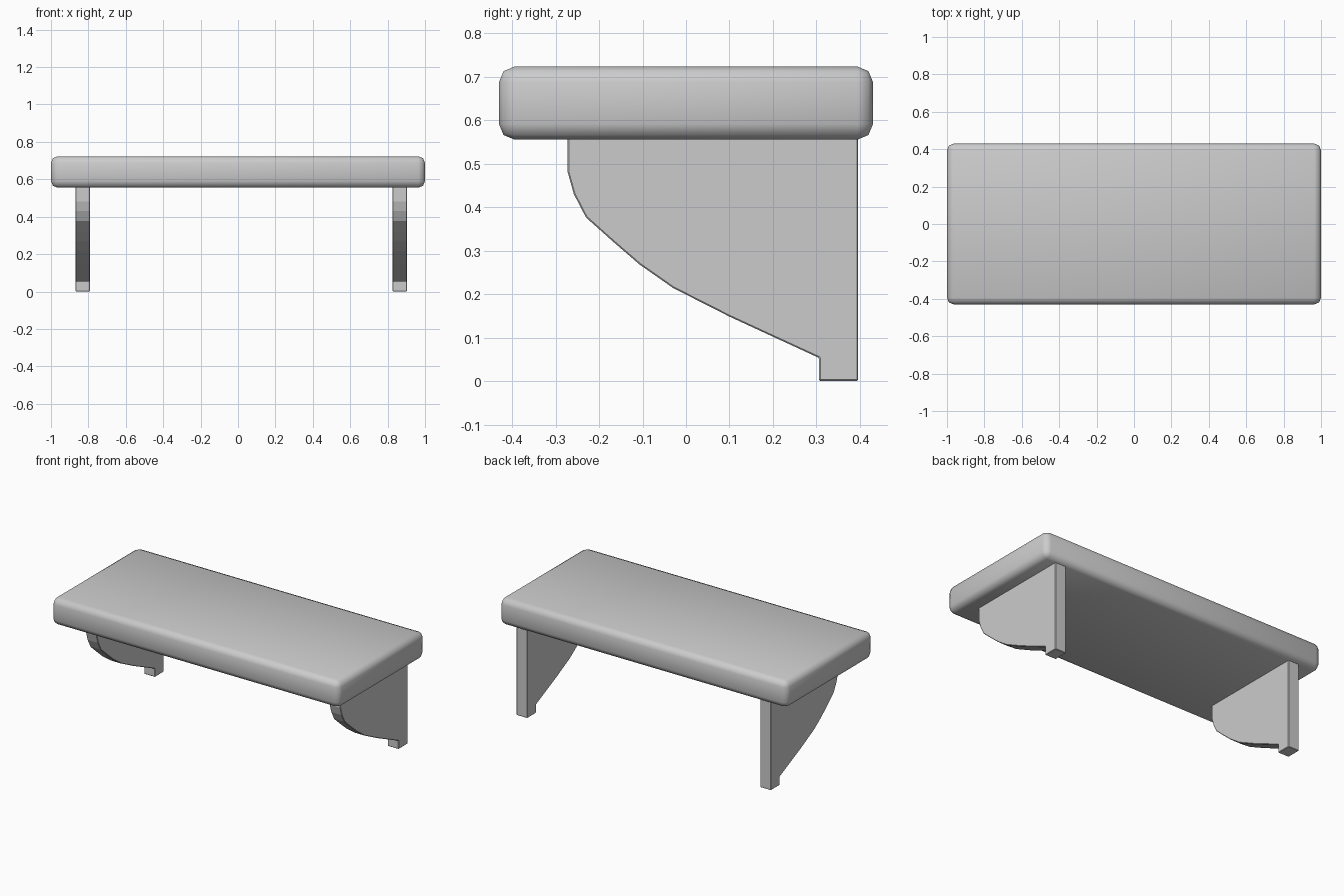
import bpy, bmesh

if "Cube" in bpy.data.objects:
    bpy.data.objects.remove(bpy.data.objects["Cube"])


def add_object(name, bm, bevel, segments):
    bmesh.ops.recalc_face_normals(bm, faces=bm.faces)
    mesh = bpy.data.meshes.new(name)
    bm.to_mesh(mesh)
    bm.free()
    obj = bpy.data.objects.new(name, mesh)
    bpy.context.collection.objects.link(obj)
    mod = obj.modifiers.new("rounded_edges", 'BEVEL')
    mod.width = bevel
    mod.segments = segments
    mod.limit_method = 'ANGLE'
    mod.angle_limit = 0.8
    bpy.ops.object.select_all(action='DESELECT')
    obj.select_set(True)
    bpy.context.view_layer.objects.active = obj
    bpy.ops.object.modifier_apply(modifier=mod.name)
    return obj


# Thick shelf board with rounded edges
bm = bmesh.new()
bmesh.ops.create_cube(bm, size=1)
for v in bm.verts:
    v.co = (v.co.x * 2.0, v.co.y * 0.86, 0.639 + v.co.z * 0.168)
add_object("shelf_board", bm, 0.036, 2)
bpy.ops.object.shade_smooth_by_angle(angle=0.9)

# Curved wall brackets: side profile (y, z) extruded along x
PROFILE = [(0.396, 0.558), (-0.272, 0.558), (-0.272, 0.48), (-0.258, 0.43),
           (-0.23, 0.376), (-0.165, 0.318), (-0.107, 0.268), (-0.03, 0.214),
           (0.1, 0.148), (0.306, 0.053), (0.306, 0.0), (0.396, 0.0)]
THICKNESS = 0.076


def bracket(name, x):
    bm = bmesh.new()
    face = bm.faces.new([bm.verts.new((x - THICKNESS / 2, y, z)) for y, z in PROFILE])
    side = bmesh.ops.extrude_face_region(bm, geom=[face], use_keep_orig=True)
    verts = [g for g in side["geom"] if isinstance(g, bmesh.types.BMVert)]
    bmesh.ops.translate(bm, verts=verts, vec=(THICKNESS, 0, 0))
    add_object(name, bm, 0.003, 1)


bracket("left_bracket", -0.83)
bracket("right_bracket", 0.865)
